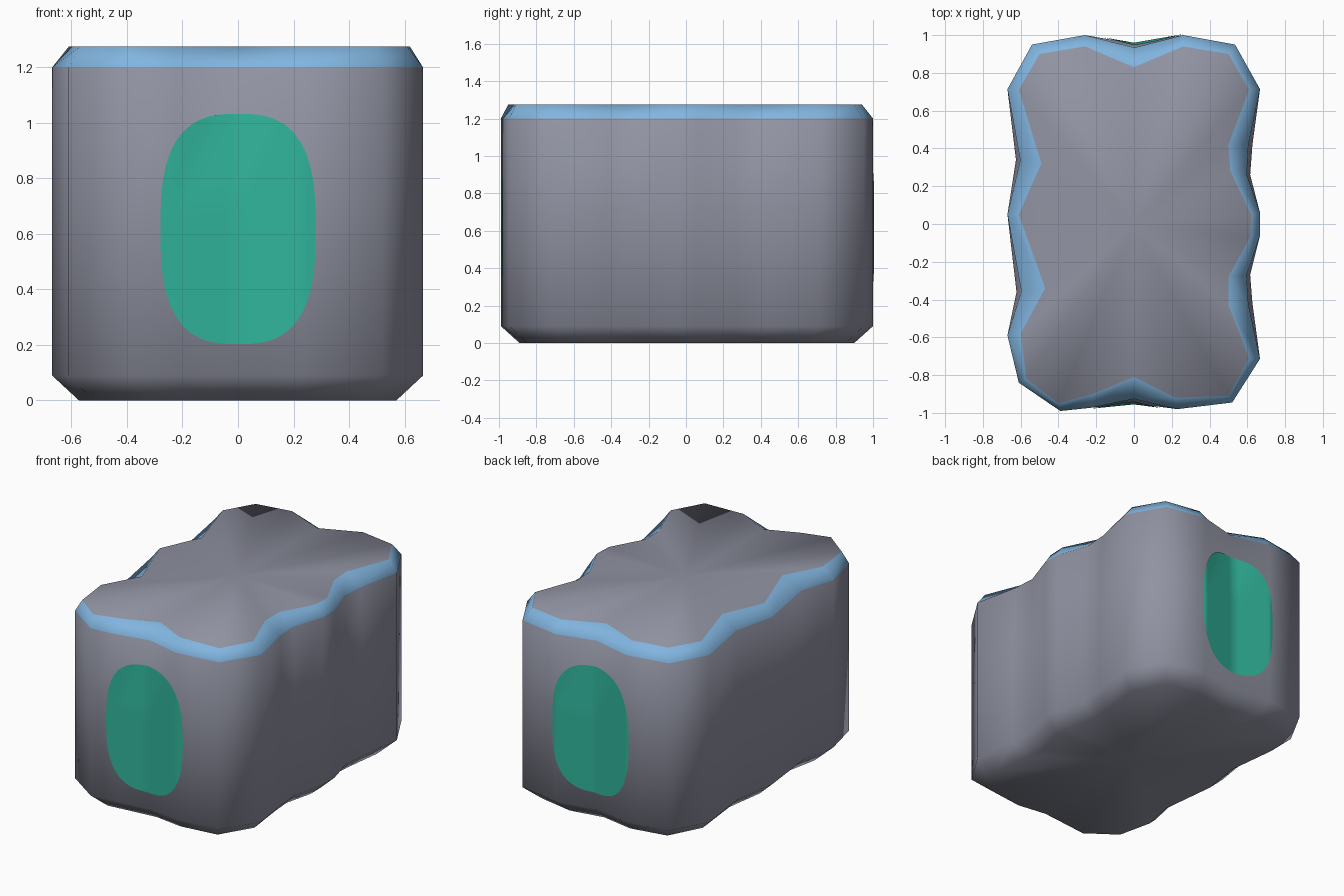
import bpy, bmesh, math
from mathutils import Vector
from mathutils.bvhtree import BVHTree

if "Cube" in bpy.data.objects:
    bpy.data.objects.remove(bpy.data.objects["Cube"])


def material(name, rgb):
    m = bpy.data.materials.new(name)
    m.diffuse_color = (*rgb, 1)
    m.use_nodes = True
    m.node_tree.nodes["Principled BSDF"].inputs["Base Color"].default_value = m.diffuse_color
    return m


grey = material("stone grey", (0.28, 0.29, 0.36))
blue = material("sky blue", (0.22, 0.46, 0.74))
green = material("sea green", (0.03, 0.46, 0.33))


def make_object(name, bm, mats):
    mesh = bpy.data.meshes.new(name)
    bm.to_mesh(mesh)
    bm.free()
    for m in mats:
        mesh.materials.append(m)
    ob = bpy.data.objects.new(name, mesh)
    bpy.context.collection.objects.link(ob)
    bpy.ops.object.select_all(action='DESELECT')
    ob.select_set(True)
    bpy.context.view_layer.objects.active = ob
    bpy.ops.object.shade_smooth_by_angle(angle=math.radians(62))
    return ob


# Outline, counter-clockwise: wall x, y and matching top-face x, y
outline = [
    (0, -.95, 0, -.81), (.23, -.98, .22, -.92), (.52, -.945, .50, -.91),
    (.667, -.714, .61, -.71), (.627, -.42, .50, -.43), (.615, -.27, .50, -.28),
    (.667, -.06, .615, -.07), (.667, .06, .62, .05), (.615, .26, .51, .28),
    (.627, .42, .50, .42), (.667, .714, .61, .71), (.535, .95, .50, .90),
    (.26, 1, .26, .94), (0, .955, 0, .83), (-.26, 1, -.26, .94),
    (-.54, .95, -.50, .90), (-.67, .714, -.61, .71), (-.625, .34, -.49, .32),
    (-.67, .05, -.61, .05), (-.622, -.36, -.47, -.34), (-.67, -.59, -.60, -.58),
    (-.61, -.84, -.57, -.82), (-.39, -.99, -.40, -.95), (-.22, -.972, -.22, -.90)]
wall = [Vector(p[:2]) for p in outline]
top = [Vector(p[2:]) for p in outline]
# grooves deepen towards the rim
rim = [w.lerp(t, .17) if (t - w).length > .1 else w for w, t in zip(wall, top)]
bottom = [Vector((w.x * .855, w.y * .9)) for w in wall]
rings = [(bottom, 0), (wall, .09), (wall, .72), (rim, 1.2), (top, 1.275)]

# Body with coloured top rim
bm = bmesh.new()
loops = [[bm.verts.new((p.x, p.y, z)) for p in pts] for pts, z in rings]
n = len(outline)
for k in range(len(loops) - 1):
    a, b = loops[k], loops[k + 1]
    for i in range(n):
        j = (i + 1) % n
        f = bm.faces.new((a[i], a[j], b[j], b[i]))
        f.material_index = 1 if k == len(loops) - 2 else 0
low = bm.verts.new((0, 0, 0))
high = bm.verts.new((0, 0, 1.275))
for i in range(n):
    j = (i + 1) % n
    bm.faces.new((low, loops[0][j], loops[0][i]))
    bm.faces.new((high, loops[-1][i], loops[-1][j]))
bmesh.ops.recalc_face_normals(bm, faces=bm.faces)
tree = BVHTree.FromBMesh(bm)
make_object("body", bm, [grey, blue])


# Rounded panels hugging the front and back walls
def panel(name, side):
    bm = bmesh.new()
    cols, rows, e = 24, 16, 2.8
    grid = []
    for i in range(cols + 1):
        s = math.sin(math.pi / 2 * (2 * i / cols - 1))
        x = .28 * s
        h = .415 * max(1 - abs(s) ** e, 0.0001) ** (1 / e)
        col = []
        for r in range(rows + 1):
            z = .618 + h * (2 * r / rows - 1)
            hit = tree.ray_cast(Vector((x + 1e-4, side * 3, z)), Vector((0, -side, 0)))[0]
            col.append(bm.verts.new((x, hit.y + side * .005, z)))
        grid.append(col)
    for i in range(cols):
        for r in range(rows):
            q = [grid[i][r], grid[i + 1][r], grid[i + 1][r + 1], grid[i][r + 1]]
            bm.faces.new(q if side < 0 else q[::-1])
    make_object(name, bm, [green])


panel("front_panel", -1)
panel("back_panel", 1)
